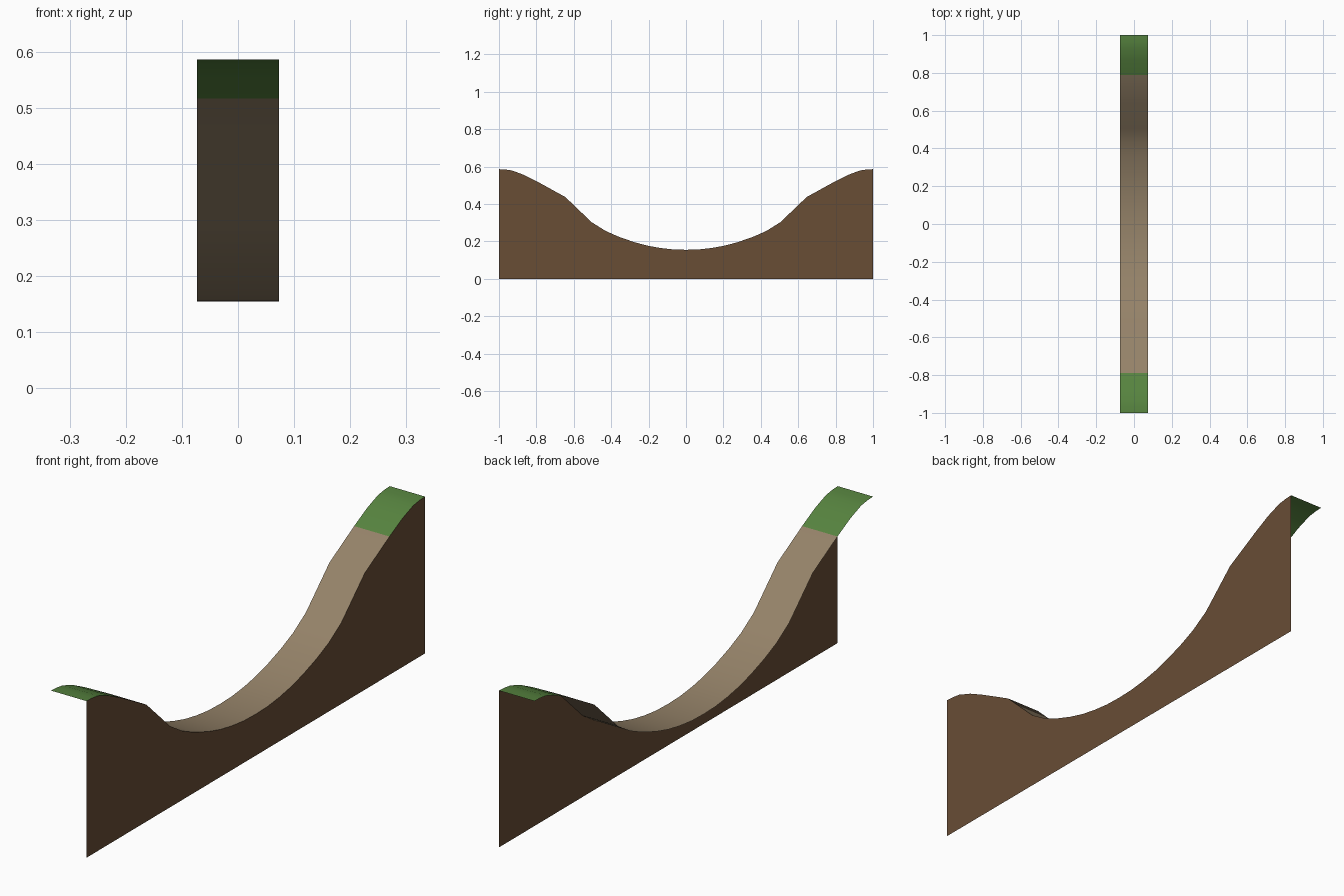
import bpy

if "Cube" in bpy.data.objects:
    bpy.data.objects.remove(bpy.data.objects["Cube"])

HALF_WIDTH = 0.073

# Half of the bank profile as (y, z), from river bed to grassy crest
HALF = [(0, .155), (.07, .157), (.14, .165), (.21, .178), (.28, .197),
        (.36, .225), (.43, .256), (.505, .303), (.645, .437), (.79, .517),
        (.865, .555), (.93, .579), (.965, .584), (1, .586)]
PROFILE = [(-y, z) for y, z in reversed(HALF[1:])] + HALF
GRASS_START = HALF.index((.79, .517))
BED_HALF = HALF[:GRASS_START + 1]
BED = [(-y, z) for y, z in reversed(BED_HALF[1:])] + BED_HALF
GRASS = HALF[GRASS_START:]


def material(name, color):
    mat = bpy.data.materials.new(name)
    mat.diffuse_color = (*color, 1)
    mat.use_nodes = True
    mat.node_tree.nodes["Principled BSDF"].inputs["Base Color"].default_value = mat.diffuse_color
    return mat


def build(name, verts, faces, mat, smooth=False):
    mesh = bpy.data.meshes.new(name)
    mesh.from_pydata(verts, [], faces)
    mesh.materials.append(mat)
    for poly in mesh.polygons:
        poly.use_smooth = smooth
    obj = bpy.data.objects.new(name, mesh)
    bpy.context.collection.objects.link(obj)
    return obj


def strip(name, points, mat):
    """Open ribbon across the width, facing up (points run toward +y)."""
    verts = [(x, y, z) for y, z in points for x in (-HALF_WIDTH, HALF_WIDTH)]
    faces = [(2 * i, 2 * i + 1, 2 * i + 3, 2 * i + 2)
             for i in range(len(points) - 1)]
    return build(name, verts, faces, mat, smooth=True)


earth = material("earth", (.14, .075, .036))
bed_mat = material("river_bed", (.30, .225, .14))
grass_mat = material("grass", (.095, .23, .05))

# Bare channel surface and the two grassy crests
strip("river_bed", BED, bed_mat)
strip("back_grass", GRASS, grass_mat)
strip("front_grass", [(-y, z) for y, z in reversed(GRASS)], grass_mat)

# Single cut-away earth wall on the +x side, down to the ground
n = len(PROFILE)
wall_verts = [(HALF_WIDTH, y, h) for y, z in PROFILE for h in (0, z)]
wall_faces = [(2 * i, 2 * i + 2, 2 * i + 3, 2 * i + 1) for i in range(n - 1)]
build("earth_wall", wall_verts, wall_faces, earth)
